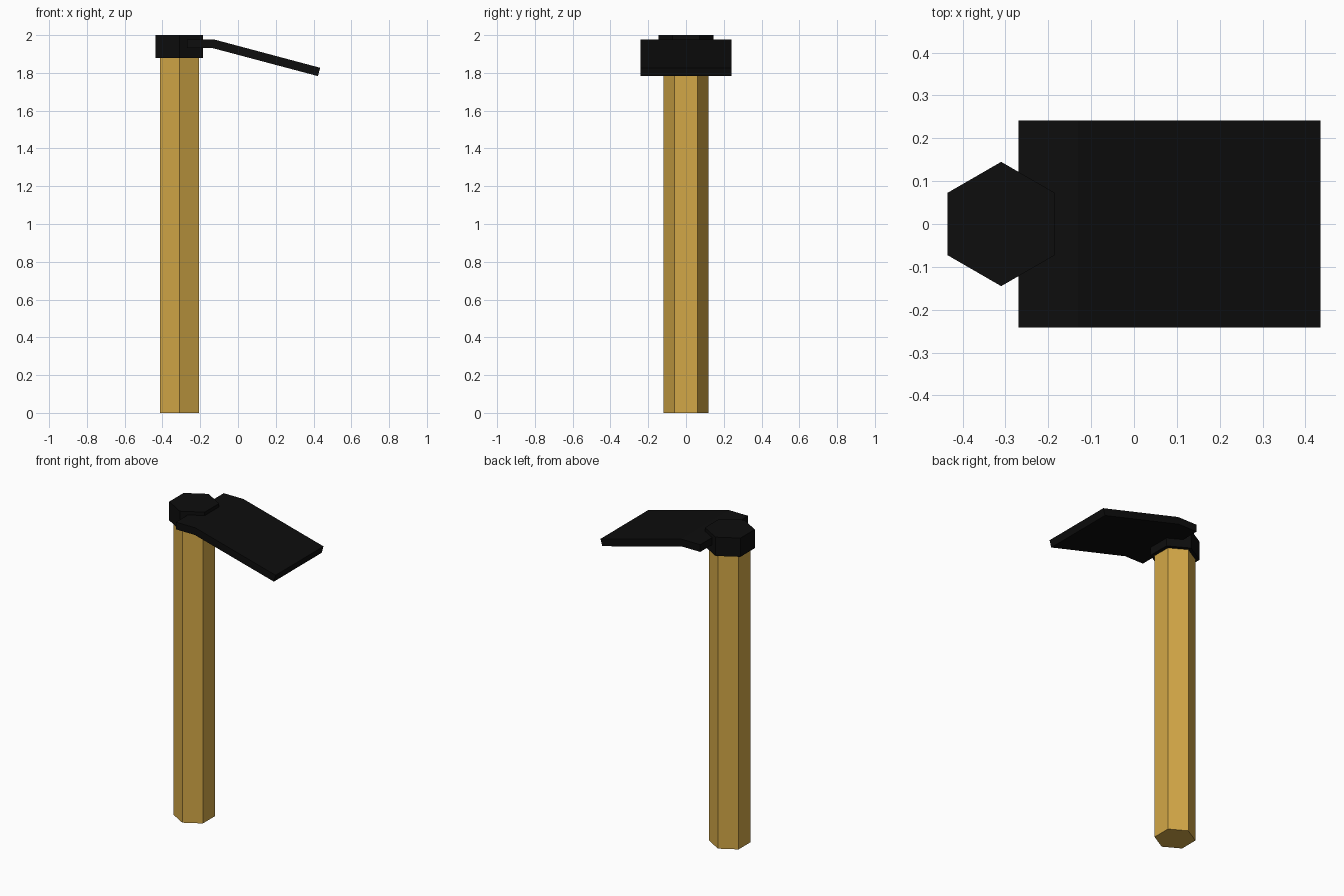
import bpy
import bmesh
import math

if "Cube" in bpy.data.objects:
    bpy.data.objects.remove(bpy.data.objects["Cube"])


def material(name, rgb):
    m = bpy.data.materials.new(name)
    m.diffuse_color = (*rgb, 1.0)
    m.use_nodes = True
    m.node_tree.nodes["Principled BSDF"].inputs["Base Color"].default_value = m.diffuse_color
    return m


wood = material("golden wood", (0.65, 0.39, 0.063))
iron = material("black iron", (0.004, 0.004, 0.004))

AXIS_X = -0.31  # centre line of the handle


def prism(name, outline, direction, mat):
    """Extrude a closed outline along a direction into a solid."""
    bm = bmesh.new()
    face = bm.faces.new([bm.verts.new(p) for p in outline])
    result = bmesh.ops.extrude_face_region(bm, geom=[face], use_keep_orig=True)
    moved = [g for g in result["geom"] if isinstance(g, bmesh.types.BMVert)]
    bmesh.ops.translate(bm, verts=moved, vec=direction)
    bmesh.ops.recalc_face_normals(bm, faces=bm.faces)
    mesh = bpy.data.meshes.new(name)
    bm.to_mesh(mesh)
    bm.free()
    mesh.materials.append(mat)
    obj = bpy.data.objects.new(name, mesh)
    bpy.context.collection.objects.link(obj)
    return obj


def hexagon(radius, z):
    """Hexagon with corners toward front and back."""
    angles = [math.radians(90 + 60 * i) for i in range(6)]
    return [(AXIS_X + radius * math.cos(a), radius * math.sin(a), z) for a in angles]


# Six-sided handle and the collar capping it
prism("handle", hexagon(0.12, 0.0), (0, 0, 1.9), wood)
prism("collar", hexagon(0.145, 1.88), (0, 0, 0.12), iron)

# Bent blade: side profile swept across its width
profile = [(-0.27, 1.932), (-0.137, 1.932), (0.423, 1.783),
           (0.435, 1.827), (-0.131, 1.978), (-0.27, 1.978)]
prism("blade", [(x, -0.242, z) for x, z in profile], (0, 0.484, 0), iron)
